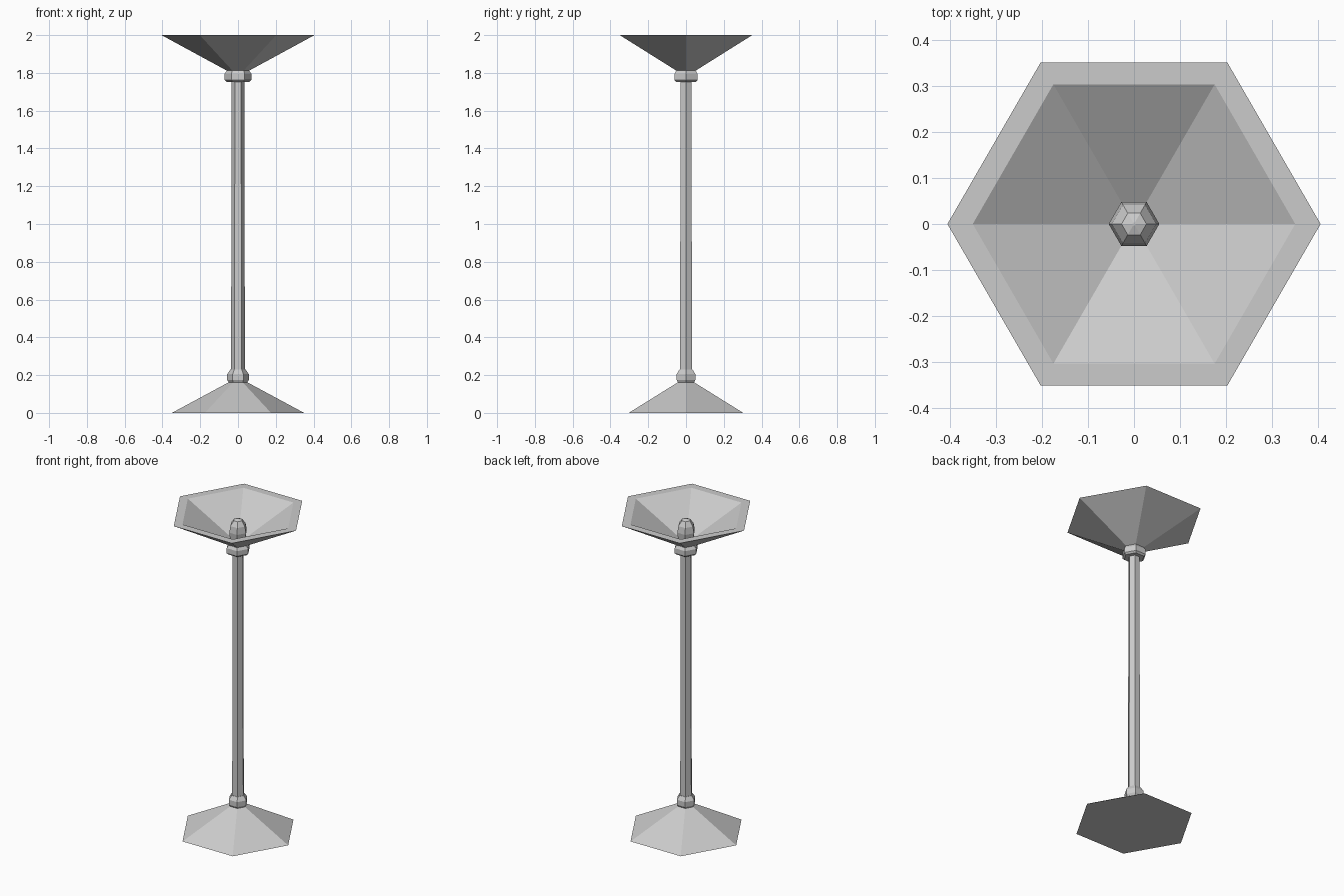
import bpy, bmesh, math

if "Cube" in bpy.data.objects:
    bpy.data.objects.remove(bpy.data.objects["Cube"])

GREY = (0.6, 0.6, 0.6, 1.0)
metal = bpy.data.materials.new("grey_metal")
metal.use_nodes = True
metal.diffuse_color = GREY
metal.node_tree.nodes["Principled BSDF"].inputs["Base Color"].default_value = GREY


def turned_part(name, profile, sides=6):
    """Faceted part turned round z from (radius, height) pairs, bottom first."""
    bm = bmesh.new()
    rings = []
    for r, z in profile:
        angles = [math.tau * i / sides for i in range(sides)]
        rings.append([bm.verts.new((r * math.cos(a), r * math.sin(a), z)) for a in angles])
    for low, high in zip(rings, rings[1:]):
        for i in range(sides):
            j = (i + 1) % sides
            bm.faces.new((low[i], low[j], high[j], high[i]))
    bm.faces.new(rings[0][::-1])
    bm.faces.new(rings[-1])
    bmesh.ops.recalc_face_normals(bm, faces=bm.faces)
    mesh = bpy.data.meshes.new(name)
    bm.to_mesh(mesh)
    bm.free()
    mesh.materials.append(metal)
    obj = bpy.data.objects.new(name, mesh)
    bpy.context.collection.objects.link(obj)
    return obj


# Foot and pole
turned_part("base", [(0.35, 0), (0.04, 0.167)])
turned_part("pole", [(0.037, 0.15), (0.033, 1.79)])

# Bevelled collars at both ends of the pole
turned_part("lower_collar", [(0.046, 0.157), (0.057, 0.174), (0.057, 0.205), (0.04, 0.23)])
turned_part("upper_collar", [(0.06, 1.753), (0.071, 1.763), (0.071, 1.795), (0.058, 1.813)])

# Open bowl with a flat rim and a thick wall
turned_part("bowl", [(0.05, 1.807), (0.405, 2.0), (0.35, 2.0), (0.02, 1.822)])

# Faceted bulb inside the bowl
turned_part("bulb", [(0.035, 1.815), (0.05, 1.85), (0.055, 1.89), (0.048, 1.93),
                     (0.027, 1.96), (0.004, 1.967)])
